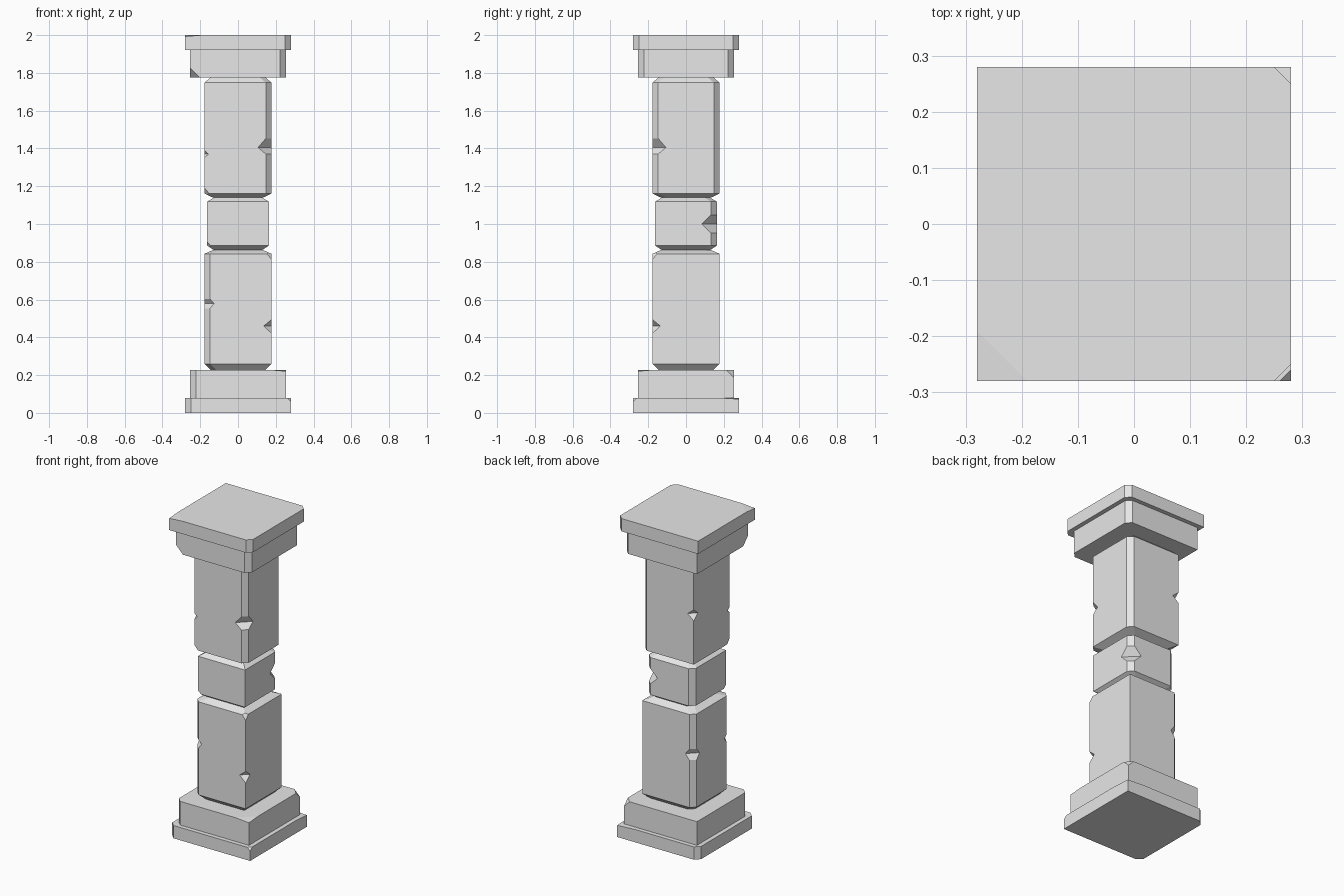
import bpy
import bmesh
from mathutils import Vector

cube = bpy.data.objects.get("Cube")
if cube:
    bpy.data.objects.remove(cube, do_unlink=True)

stone = bpy.data.materials.new("grey stone")
stone.use_nodes = True
GREY = (0.8, 0.8, 0.8, 1)
stone.diffuse_color = GREY
stone.node_tree.nodes["Principled BSDF"].inputs["Base Color"].default_value = GREY

# Corners, named by their signs in x and y
FL, FR, BR, BL = (-1, -1), (1, -1), (1, 1), (-1, 1)


def make_object(name, bm):
    bmesh.ops.recalc_face_normals(bm, faces=bm.faces)
    mesh = bpy.data.meshes.new(name)
    bm.to_mesh(mesh)
    bm.free()
    mesh.materials.append(stone)
    obj = bpy.data.objects.new(name, mesh)
    bpy.context.collection.objects.link(obj)
    return obj


def outline(half, worn, cut):
    """Square outline, with the worn corners cut off."""
    points = []
    for sx, sy in (FL, FR, BR, BL):
        if (sx, sy) in worn:
            pair = [(sx * half, sy * (half - cut)), (sx * (half - cut), sy * half)]
            points += pair if sx == sy else pair[::-1]
        else:
            points.append((sx * half, sy * half))
    return points


def chip(bm, half, corner, z, up, leg, depth):
    """Slice one corner off and close the hole."""
    sx, sy = corner
    sz = 1 if up else -1
    bmesh.ops.bisect_plane(
        bm, geom=bm.verts[:] + bm.edges[:] + bm.faces[:], dist=1e-5,
        plane_co=(sx * (half - leg), sy * half, z),
        plane_no=Vector((sx / leg, sy / leg, sz / depth)).normalized(),
        clear_outer=True)
    bmesh.ops.holes_fill(bm, edges=[e for e in bm.edges if e.is_boundary])


def notch_cutter(half, notches):
    """Stretched octahedra centred on the vertical edges."""
    bm = bmesh.new()
    out = 0.003
    for (sx, sy), z, reach, rise, drop in notches:
        c = Vector((sx * (half + out), sy * (half + out), z))
        r = reach + out
        ring = [bm.verts.new(c + Vector(d) * r)
                for d in ((1, 0, 0), (0, 1, 0), (-1, 0, 0), (0, -1, 0))]
        top = bm.verts.new(c + Vector((0, 0, rise)))
        low = bm.verts.new(c - Vector((0, 0, drop)))
        for i in range(4):
            a, b = ring[i], ring[(i + 1) % 4]
            bm.faces.new((a, b, top))
            bm.faces.new((b, a, low))
    return make_object("notch_cutter", bm)


def block(name, half, rings, worn=(), cut=0.03, chips=(), notches=()):
    """Stone block from (height, inset) rings."""
    bm = bmesh.new()
    loops = [[bm.verts.new((x, y, z)) for x, y in outline(half - inset, worn, cut)]
             for z, inset in rings]
    for low, high in zip(loops, loops[1:]):
        for i in range(len(low)):
            j = (i + 1) % len(low)
            bm.faces.new((low[i], low[j], high[j], high[i]))
    bm.faces.new(loops[0][::-1])
    bm.faces.new(loops[-1])
    for args in chips:
        chip(bm, half, *args)
    obj = make_object(name, bm)
    if notches:
        cutter = notch_cutter(half, notches)
        mod = obj.modifiers.new("notches", 'BOOLEAN')
        mod.operation = 'DIFFERENCE'
        mod.solver = 'EXACT'
        mod.object = cutter
        cutter.hide_render = True
        bpy.context.view_layer.objects.active = obj
        bpy.ops.object.modifier_apply(modifier=mod.name)
        bpy.data.objects.remove(cutter, do_unlink=True)
    return obj


# Base
block("plinth", 0.28, [(0, 0), (0.08, 0)], worn=(FL, BL),
      chips=[(BR, 0.08, True, 0.12, 0.007), (FR, 0.08, True, 0.02, 0.02)])
block("base_step", 0.253, [(0.08, 0), (0.228, 0)], worn=(FL,),
      chips=[(BR, 0.228, True, 0.04, 0.04), (FR, 0.228, True, 0.09, 0.007)])

# Shaft
block("lower_shaft", 0.178,
      [(0.228, 0.033), (0.26, 0), (0.842, 0), (0.862, 0.045)], worn=(FL, BL),
      chips=[(FR, 0.842, True, 0.025, 0.03)],
      notches=[(FR, 0.46, 0.045, 0.04, 0.045), (FL, 0.58, 0.055, 0.06, 0.07),
               (BL, 0.59, 0.06, 0.08, 0.08)])
block("middle_shaft", 0.163,
      [(0.862, 0.035), (0.885, 0), (1.118, 0), (1.14, 0.035)], worn=(BR, BL),
      chips=[(FL, 0.885, False, 0.02, 0.02)],
      notches=[(BR, 1.0, 0.083, 0.083, 0.083)])
block("upper_shaft", 0.178,
      [(1.14, 0.045), (1.162, 0), (1.748, 0), (1.776, 0.033)], worn=(FR, BR),
      chips=[(FL, 1.162, False, 0.025, 0.03)],
      notches=[(FR, 1.405, 0.075, 0.09, 0.065), (FL, 1.37, 0.025, 0.025, 0.025),
               (BL, 1.47, 0.045, 0.04, 0.04)])

# Capital
block("capital_step", 0.253, [(1.776, 0), (1.92, 0)], worn=(FR, BR),
      chips=[(FL, 1.776, False, 0.05, 0.05)])
block("capital_slab", 0.28, [(1.92, 0), (2.0, 0)], worn=(FR, BR),
      chips=[(FL, 2.0, True, 0.09, 0.007)])
